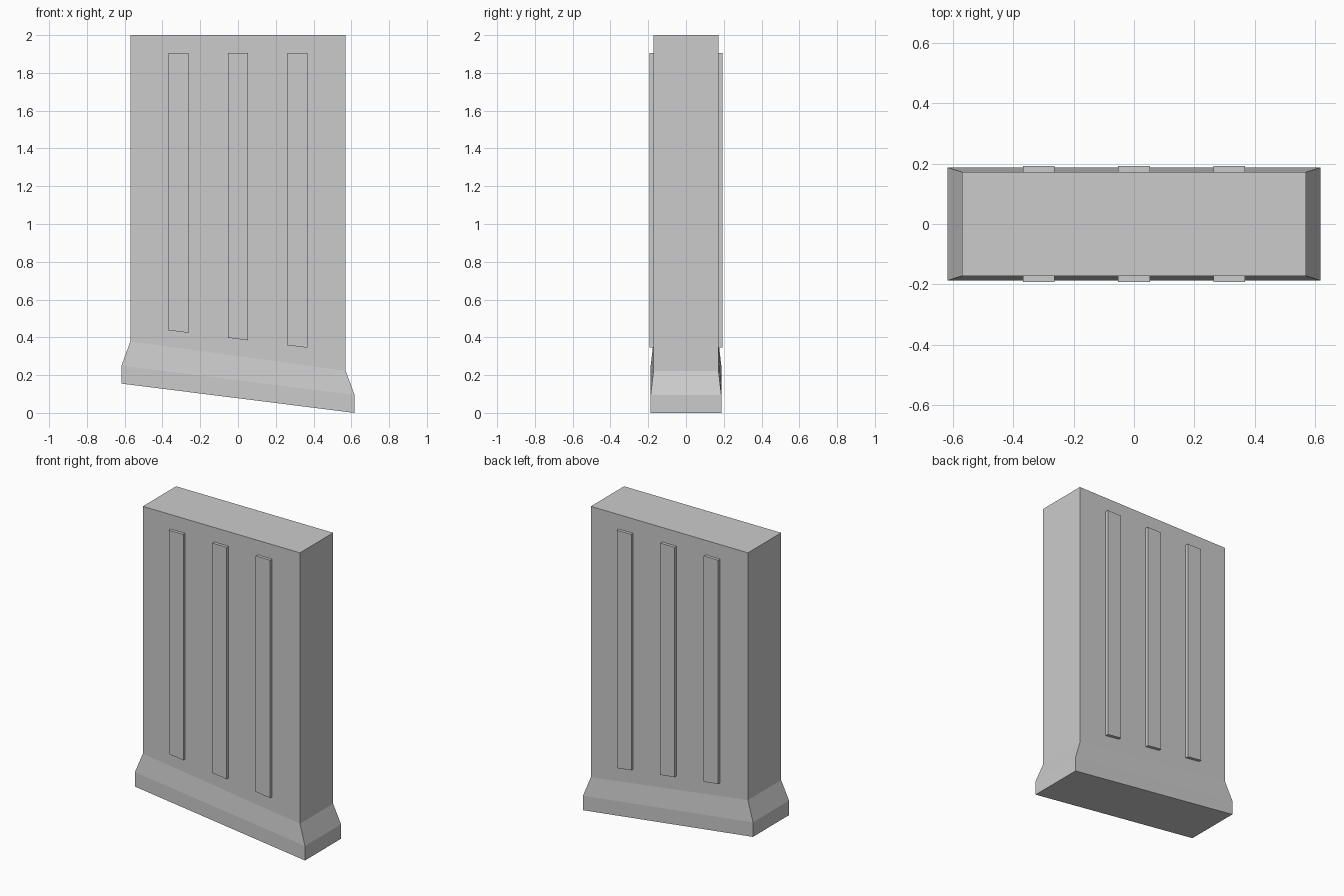
import bpy
import bmesh

if "Cube" in bpy.data.objects:
    bpy.data.objects.remove(bpy.data.objects["Cube"])

grey = bpy.data.materials.new("concrete_grey")
grey.diffuse_color = (0.6, 0.6, 0.6, 1)
grey.use_nodes = True
grey.node_tree.nodes["Principled BSDF"].inputs["Base Color"].default_value = grey.diffuse_color


def loft(name, rings):
    """Stack rectangular rings (half_x, half_y, z_left, z_right) into a closed solid."""
    bm = bmesh.new()
    loops = []
    for hx, hy, zl, zr in rings:
        corners = [(-hx, -hy, zl), (hx, -hy, zr), (hx, hy, zr), (-hx, hy, zl)]
        loops.append([bm.verts.new(c) for c in corners])
    for lo, hi in zip(loops, loops[1:]):
        for i in range(4):
            j = (i + 1) % 4
            bm.faces.new((lo[i], lo[j], hi[j], hi[i]))
    bm.faces.new(loops[0][::-1])
    bm.faces.new(loops[-1])
    bmesh.ops.recalc_face_normals(bm, faces=bm.faces)
    mesh = bpy.data.meshes.new(name)
    bm.to_mesh(mesh)
    bm.free()
    mesh.materials.append(grey)
    obj = bpy.data.objects.new(name, mesh)
    bpy.context.collection.objects.link(obj)
    return obj


# Wall slab with a sloping, flared foot
loft("wall_slab", [
    (0.617, 0.187, 0.155, 0.0),
    (0.617, 0.187, 0.25, 0.095),
    (0.57, 0.172, 0.378, 0.223),
    (0.57, 0.172, 2.0, 2.0),
])

# Three raised ribs on the front and on the back, feet following the slope
RIB_HALF, SLOPE = 0.0525, 0.1255
for side, y in (("front", -0.177), ("back", 0.177)):
    for i, x in enumerate((-0.315, 0.0, 0.315)):
        z = 0.391 - SLOPE * x
        dz = SLOPE * RIB_HALF
        rib = loft(f"{side}_rib_{i + 1}", [
            (RIB_HALF, 0.015, z + dz, z - dz),
            (RIB_HALF, 0.015, 1.905, 1.905),
        ])
        rib.location = (x, y, 0)
